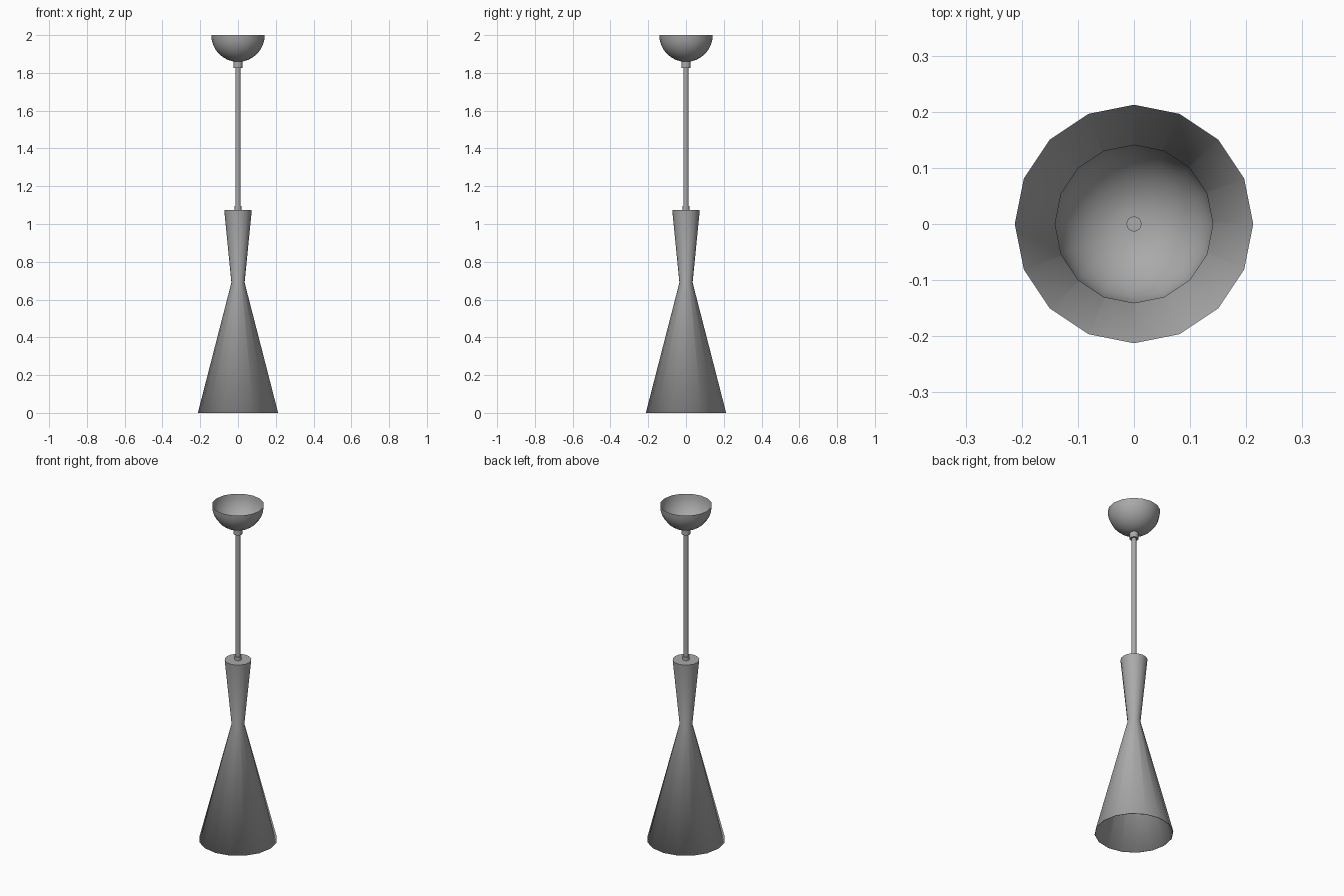
import bpy
import bmesh
from math import sin, cos, pi, radians

if "Cube" in bpy.data.objects:
    bpy.data.objects.remove(bpy.data.objects["Cube"])

grey = bpy.data.materials.new("plain_grey")
grey.use_nodes = True
colour = (0.4, 0.4, 0.4, 1)
grey.diffuse_color = colour
grey.node_tree.nodes["Principled BSDF"].inputs["Base Color"].default_value = colour


def lathe(name, profile, sides=16, thickness=0):
    """Spin a radius/height profile around z; radius 0 closes an end."""
    bm = bmesh.new()
    verts = [bm.verts.new((r, 0, z)) for r, z in profile]
    edges = [bm.edges.new(pair) for pair in zip(verts, verts[1:])]
    bmesh.ops.spin(bm, geom=verts + edges, cent=(0, 0, 0), axis=(0, 0, 1),
                   angle=2 * pi, steps=sides)
    bmesh.ops.remove_doubles(bm, verts=bm.verts, dist=0.0001)
    bmesh.ops.recalc_face_normals(bm, faces=bm.faces)
    mesh = bpy.data.meshes.new(name)
    bm.to_mesh(mesh)
    bm.free()
    obj = bpy.data.objects.new(name, mesh)
    bpy.context.collection.objects.link(obj)
    mesh.materials.append(grey)
    if thickness:
        shell = obj.modifiers.new("shell", "SOLIDIFY")
        shell.thickness = thickness
        shell.offset = -1
    bpy.ops.object.select_all(action="DESELECT")
    obj.select_set(True)
    bpy.context.view_layer.objects.active = obj
    bpy.ops.object.shade_smooth_by_angle(angle=radians(30))
    return obj


def cylinder(name, radius, bottom, top, sides=16):
    return lathe(name, [(0, bottom), (radius, bottom), (radius, top), (0, top)], sides)


# Hourglass shade, open below and capped on top
lathe("shade", [(0.2125, 0), (0.035, 0.69), (0.073, 1.075), (0, 1.075)], thickness=0.003)

# Hanging rod with its lower and upper collars
cylinder("lower_collar", 0.018, 1.07, 1.096)
cylinder("rod", 0.0135, 1.07, 1.865)
cylinder("upper_collar", 0.024, 1.827, 1.861)

# Hemispherical ceiling cup, open above with a small flat base
R = 0.1415
arc = [pi / 16 * i for i in range(1, 9)]
lathe("ceiling_cup", [(0, 2 - R * cos(arc[0]))] + [(R * sin(a), 2 - R * cos(a)) for a in arc])
